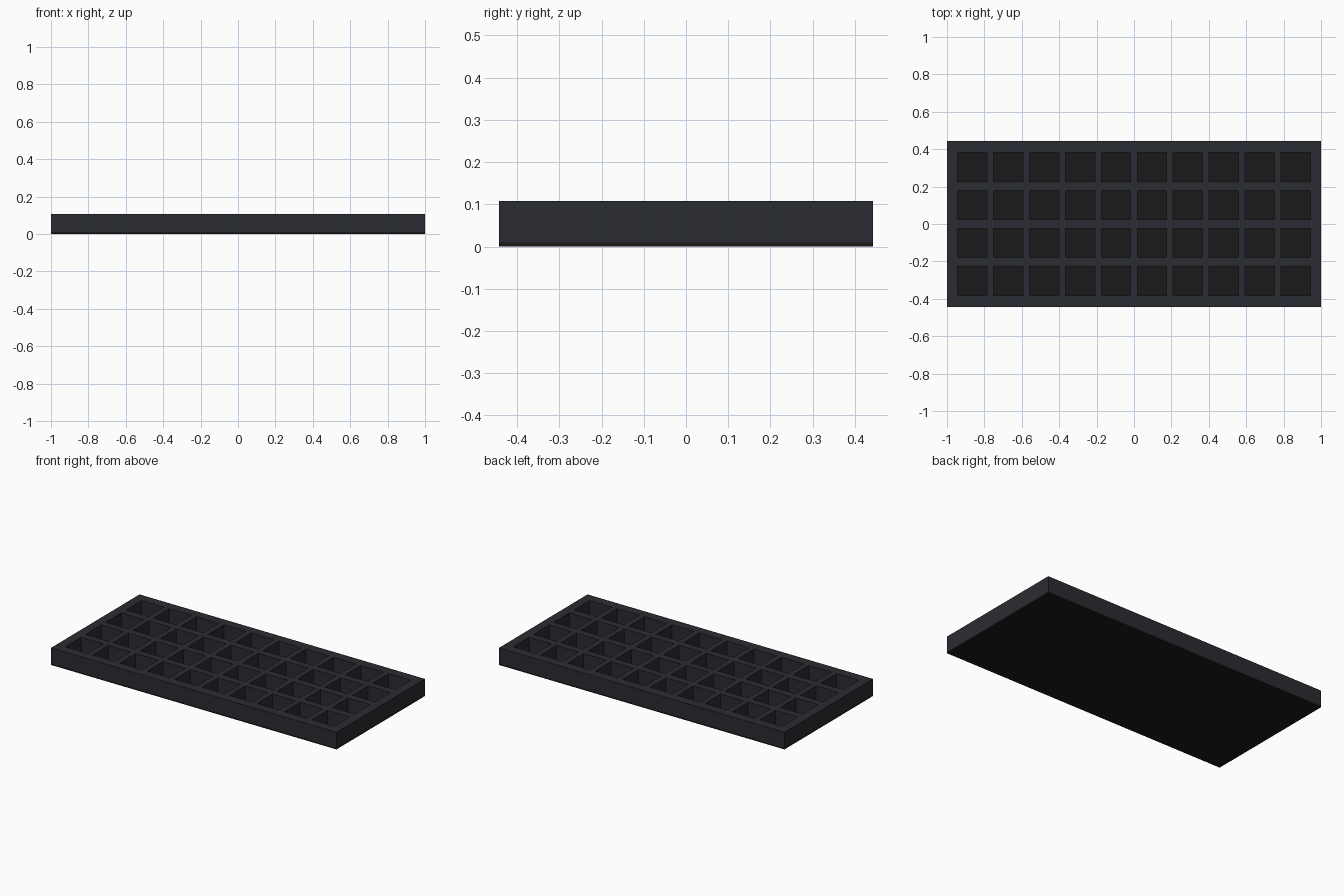
import bpy, bmesh

if "Cube" in bpy.data.objects:
    bpy.data.objects.remove(bpy.data.objects["Cube"])

COLS, ROWS = 10, 4
PITCH_X, PITCH_Y, CELL = 0.192, 0.203, 0.157
HALF_X, HALF_Y = 1.0, 0.443
FLOOR_Z, TOP_Z = 0.01, 0.108


def material(name, rgb):
    m = bpy.data.materials.new(name)
    m.diffuse_color = (*rgb, 1)
    m.use_nodes = True
    m.node_tree.nodes["Principled BSDF"].inputs["Base Color"].default_value = m.diffuse_color
    return m


def finish(bm, name, mat):
    bmesh.ops.recalc_face_normals(bm, faces=bm.faces[:])
    me = bpy.data.meshes.new(name)
    bm.to_mesh(me)
    bm.free()
    me.materials.append(mat)
    ob = bpy.data.objects.new(name, me)
    bpy.context.collection.objects.link(ob)
    return ob


def cuts(half, count, pitch):
    """Edges of the rim and of every pocket along one axis."""
    out = [-half]
    for i in range(count):
        c = (i - (count - 1) / 2) * pitch
        out += [c - CELL / 2, c + CELL / 2]
    return out + [half]


# Lattice frame: a flat grid without the pocket faces, extruded upwards
xs, ys = cuts(HALF_X, COLS, PITCH_X), cuts(HALF_Y, ROWS, PITCH_Y)
bm = bmesh.new()
v = [[bm.verts.new((x, y, FLOOR_Z)) for y in ys] for x in xs]
for i in range(len(xs) - 1):
    for j in range(len(ys) - 1):
        if not (i % 2 and j % 2):
            bm.faces.new((v[i][j], v[i + 1][j], v[i + 1][j + 1], v[i][j + 1]))
ext = bmesh.ops.extrude_face_region(bm, geom=bm.faces[:])
top = [g for g in ext["geom"] if isinstance(g, bmesh.types.BMVert)]
bmesh.ops.translate(bm, verts=top, vec=(0, 0, TOP_Z - FLOOR_Z))
finish(bm, "lattice_frame", material("frame_dark_grey", (0.024, 0.025, 0.032)))

# Thin floor plate closing the pockets from below
bm = bmesh.new()
bmesh.ops.create_cube(bm, size=1)
bmesh.ops.scale(bm, verts=bm.verts, vec=(2 * HALF_X, 2 * HALF_Y, FLOOR_Z))
bmesh.ops.translate(bm, verts=bm.verts, vec=(0, 0, FLOOR_Z / 2))
finish(bm, "floor_plate", material("floor_black", (0.010, 0.010, 0.011)))
